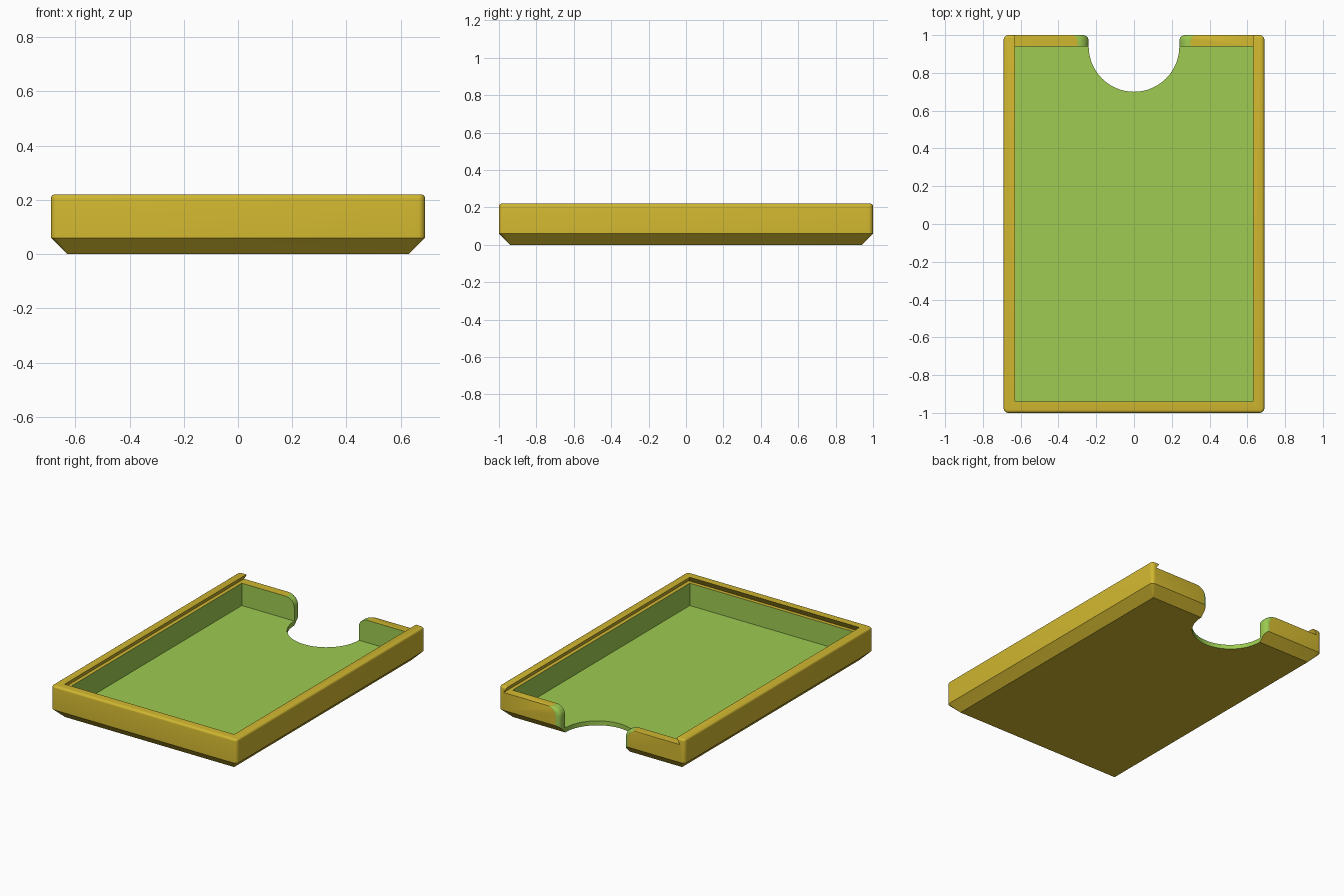
import bpy, bmesh, math

if "Cube" in bpy.data.objects:
    bpy.data.objects.remove(bpy.data.objects["Cube"])

HX, HY, H = 0.69, 1.0, 0.22      # outer half sizes and height
WALL, FLOOR, SLOT = 0.06, 0.03, 0.18


def material(name, rgb):
    m = bpy.data.materials.new(name)
    lin = [(c / 255 / 12.92) if c < 11 else ((c / 255 + 0.055) / 1.055) ** 2.4 for c in rgb]
    m.diffuse_color = (*lin, 1)
    m.use_nodes = True
    m.node_tree.nodes["Principled BSDF"].inputs["Base Color"].default_value = m.diffuse_color
    return m


GOLD = material("gold", (209, 183, 48))
GREEN = material("green", (157, 203, 81))


def loft(name, rings, mat_index):
    """Closed solid through rings of equal point count."""
    bm = bmesh.new()
    loops = [[bm.verts.new(p) for p in ring] for ring in rings]
    n = len(loops[0])
    for a, b in zip(loops, loops[1:]):
        for i in range(n):
            j = (i + 1) % n
            bm.faces.new((a[i], a[j], b[j], b[i]))
    bm.faces.new(loops[0][::-1])
    bm.faces.new(loops[-1])
    bmesh.ops.recalc_face_normals(bm, faces=bm.faces)
    for f in bm.faces:
        f.material_index = mat_index
    me = bpy.data.meshes.new(name)
    bm.to_mesh(me)
    bm.free()
    me.materials.append(GOLD)
    me.materials.append(GREEN)
    ob = bpy.data.objects.new(name, me)
    bpy.context.collection.objects.link(ob)
    return ob


def rounded_rect(hx, hy, r, z, seg=6):
    pts = []
    for k, (sx, sy) in enumerate([(1, 1), (-1, 1), (-1, -1), (1, -1)]):
        for i in range(seg + 1):
            a = math.radians(90 * k + 90 * i / seg)
            pts.append((sx * (hx - r) + r * math.cos(a), sy * (hy - r) + r * math.sin(a), z))
    return pts


def rect(x, y0, y1, z):
    return [(x, y0, z), (x, y1, z), (-x, y1, z), (-x, y0, z)]


# Tray body: chamfered base, rounded corners, softened top rim
R, F = 0.025, 0.015
rings = [rounded_rect(HX - WALL, HY - WALL, 0.002, 0), rounded_rect(HX, HY, R, WALL)]
for i in range(5):
    a = math.radians(90 * i / 4)
    d = F * (1 - math.cos(a))
    rings.append(rounded_rect(HX - d, HY - d, R - d, H - F + F * math.sin(a)))
tray = loft("tray", rings, 0)

# Cavity, and dovetail slot for a sliding lid, open at the back
ix, iy, under = HX - WALL, HY - WALL, 0.025
cavity = loft("cavity_cutter", [rect(ix, -iy, iy, FLOOR), rect(ix, -iy, iy, 0.2)], 1)
slot = loft("slot_cutter", [rect(ix + under, -iy - under, 1.2, SLOT),
                            rect(ix, -iy, 1.2, H), rect(ix, -iy, 1.2, 0.3)], 0)


# Thumb notch: half round in the floor, flared through the back wall
def notch_ring(z, flare):
    w, r = 0.24, 0.03
    side = [(w + flare + r, 1.2)]
    for i in range(7):
        a = math.radians(90 * i / 6)
        side.append((w + flare + r * (1 - math.cos(a)), 1 - r + r * math.sin(a)))
    side[1:] = side[:0:-1]
    arc = [((w + flare) * math.cos(math.pi * i / 32), iy - w * math.sin(math.pi * i / 32))
           for i in range(33)]
    pts = side + arc + [(-x, y) for x, y in side[::-1]]
    return [(x, y, z) for x, y in pts]


RT = 0.06
levels = [(-0.1, 0)]
for i in range(9):
    a = math.radians(90 * i / 8)
    levels.append((SLOT - RT + RT * math.sin(a), RT * (1 - math.cos(a))))
levels.append((0.3, RT))
notch = loft("notch_cutter", [notch_ring(z, f) for z, f in levels], 1)

# Cut and clean up
for cutter in (cavity, slot, notch):
    mod = tray.modifiers.new("cut", 'BOOLEAN')
    mod.operation, mod.solver, mod.object = 'DIFFERENCE', 'EXACT', cutter
deps = bpy.context.evaluated_depsgraph_get()
mesh = bpy.data.meshes.new_from_object(tray.evaluated_get(deps))
tray.modifiers.clear()
tray.data = mesh
for cutter in (cavity, slot, notch):
    bpy.data.objects.remove(cutter)

bpy.context.view_layer.objects.active = tray
tray.select_set(True)
bpy.ops.object.shade_smooth_by_angle(angle=math.radians(30))
